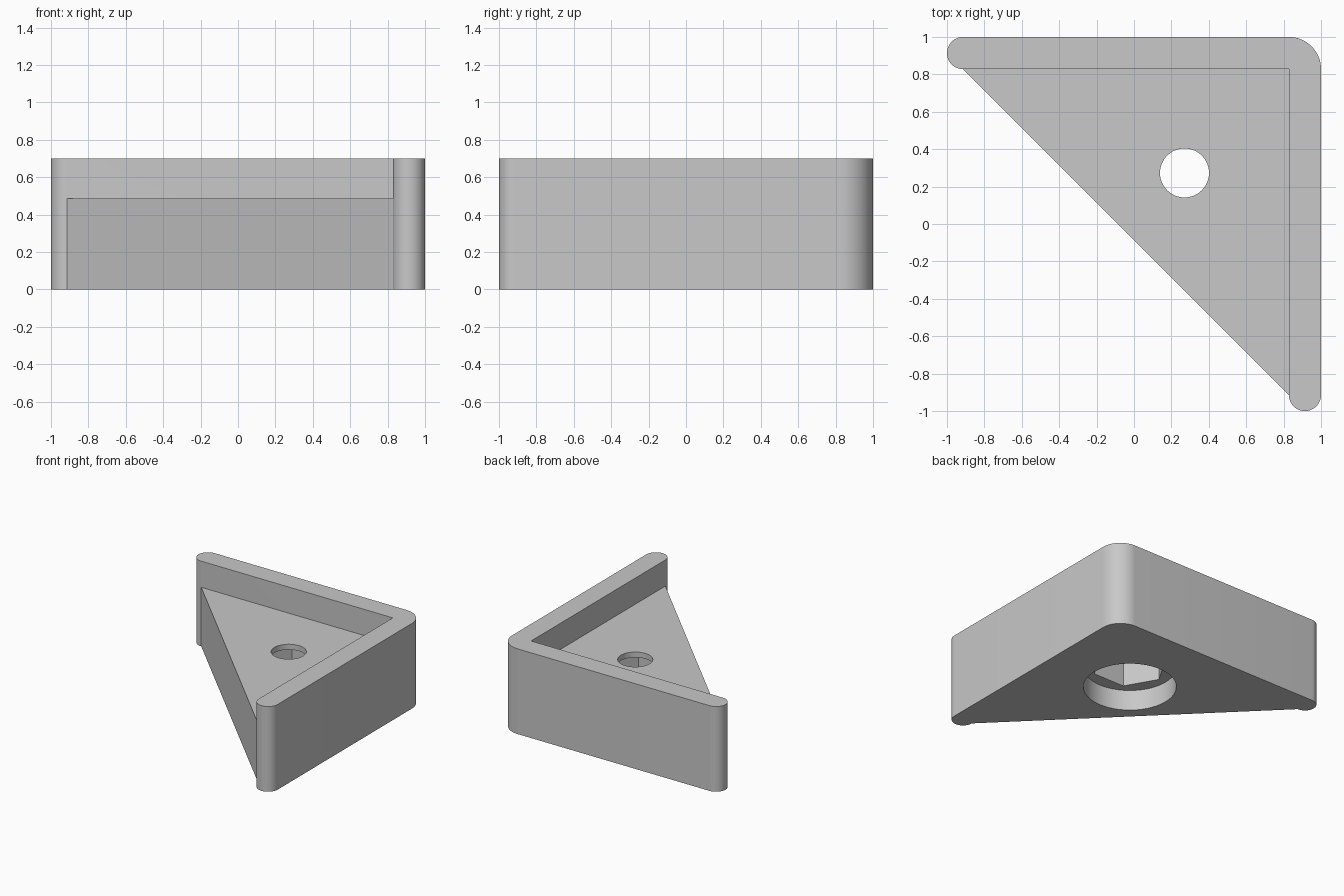
import bpy
import bmesh
from math import cos, sin, radians

if "Cube" in bpy.data.objects:
    bpy.data.objects.remove(bpy.data.objects["Cube"], do_unlink=True)

WALL = 0.172            # wall thickness
HEIGHT = 0.70
FLOOR = 0.485           # top of the corner plate
RECESS = 0.17           # depth of the round recess underneath
NUT_TOP = 0.44          # roof of the hexagonal pocket
HOLE = (0.27, 0.273)
INNER = 1 - WALL
CAP = WALL / 2

grey = bpy.data.materials.new("plain grey")
grey.use_nodes = True
colour = (0.58, 0.58, 0.58, 1)
grey.diffuse_color = colour
grey.node_tree.nodes["Principled BSDF"].inputs["Base Color"].default_value = colour


def arc(cx, cy, r, start, end, steps=24):
    angles = [radians(start + (end - start) * i / steps) for i in range(steps + 1)]
    return [(cx + r * cos(a), cy + r * sin(a)) for a in angles]


def prism(name, outline, z0, z1):
    """Extrude a counter-clockwise outline from z0 to z1."""
    bm = bmesh.new()
    face = bm.faces.new([bm.verts.new((x, y, z0)) for x, y in outline])
    top = bmesh.ops.extrude_face_region(bm, geom=[face])["geom"]
    bmesh.ops.translate(bm, vec=(0, 0, z1 - z0),
                        verts=[v for v in top if isinstance(v, bmesh.types.BMVert)])
    bmesh.ops.recalc_face_normals(bm, faces=bm.faces)
    mesh = bpy.data.meshes.new(name)
    bm.to_mesh(mesh)
    bm.free()
    mesh.materials.append(grey)
    obj = bpy.data.objects.new(name, mesh)
    bpy.context.collection.objects.link(obj)
    return obj


def cut(target, cutter):
    """Subtract the cutter, then discard it."""
    cutter.hide_render = True
    mod = target.modifiers.new("cut", 'BOOLEAN')
    mod.operation = 'DIFFERENCE'
    mod.solver = 'EXACT'
    mod.object = cutter
    bpy.context.view_layer.objects.active = target
    bpy.ops.object.modifier_apply(modifier=mod.name)
    bpy.data.objects.remove(cutter, do_unlink=True)


def round_cutter(name, radius, sides, z0, z1):
    return prism(name, arc(*HOLE, radius, 0, 360, sides)[:-1], z0, z1)


# Full-height body: rounded outer corner, round wall ends, straight diagonal
outline = (arc(INNER, INNER, WALL, 0, 90)
           + arc(CAP - 1, 1 - CAP, CAP, 90, 270)
           + arc(1 - CAP, CAP - 1, CAP, 180, 360))
bracket = prism("corner_bracket", outline, 0, HEIGHT)

# Lower the plate between the two walls
pocket = [(-2, -2), (INNER, -2), (INNER, INNER), (-2, INNER)]
cut(bracket, prism("pocket_cutter", pocket, FLOOR, 1))

# Stepped hole: round recess, hexagonal nut pocket, screw hole
cut(bracket, round_cutter("recess_cutter", 0.35, 64, -0.1, RECESS))
cut(bracket, round_cutter("nut_cutter", 0.285, 6, RECESS - 0.05, NUT_TOP))
cut(bracket, round_cutter("screw_cutter", 0.131, 48, NUT_TOP - 0.05, 0.6))

# Smooth the curves, keep the edges sharp
bpy.ops.object.select_all(action='DESELECT')
bracket.select_set(True)
bpy.context.view_layer.objects.active = bracket
bpy.ops.object.shade_smooth_by_angle(angle=radians(30))
